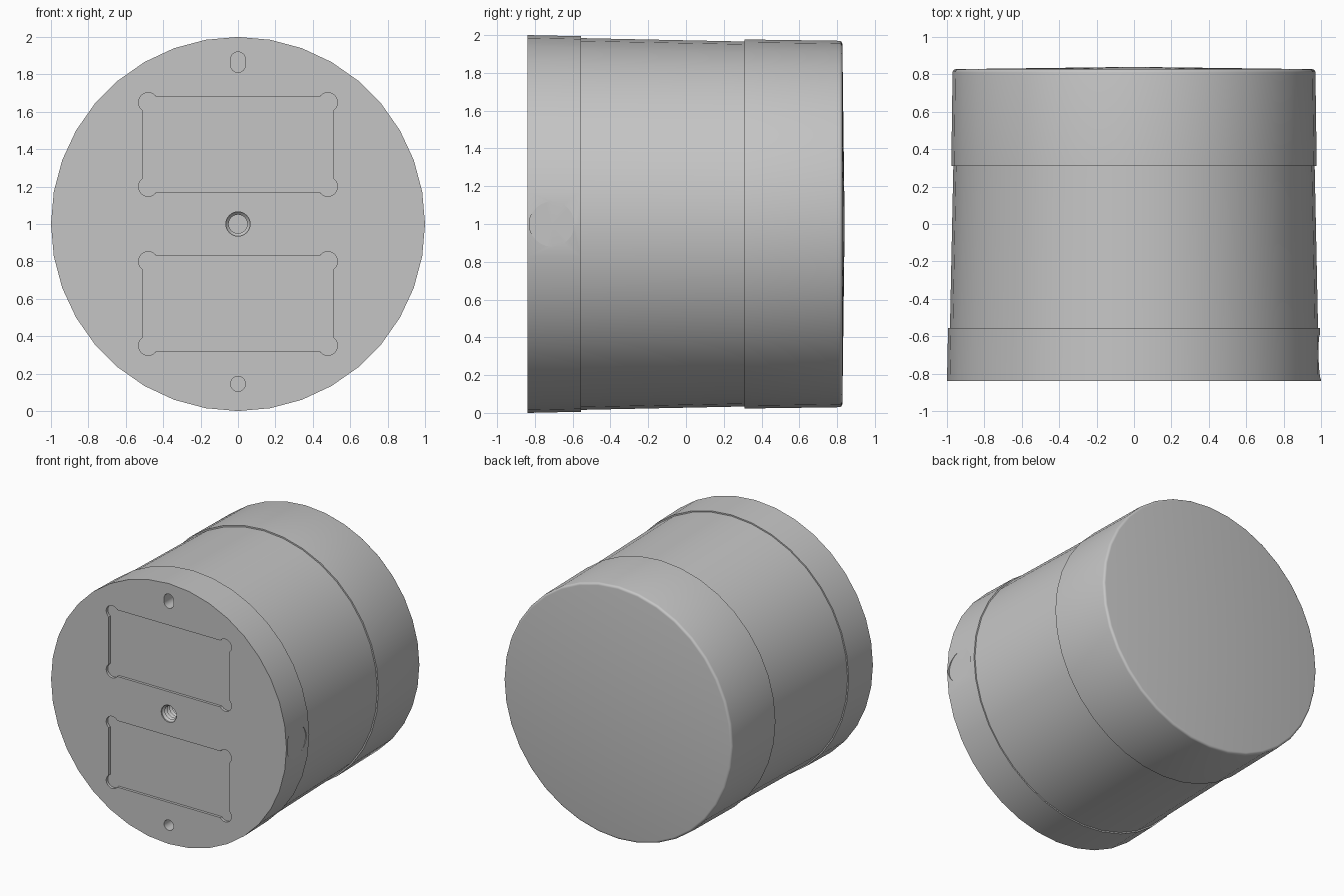
import bpy, bmesh, math
from mathutils import Matrix, Vector

cube = bpy.data.objects.get("Cube")
if cube:
    bpy.data.objects.remove(cube, do_unlink=True)

grey = bpy.data.materials.new("plain grey")
grey.use_nodes = True
COLOUR = (0.56, 0.56, 0.56, 1)
grey.diffuse_color = COLOUR
grey.node_tree.nodes["Principled BSDF"].inputs["Base Color"].default_value = COLOUR


def add_object(name, bm):
    bmesh.ops.recalc_face_normals(bm, faces=bm.faces)
    mesh = bpy.data.meshes.new(name)
    bm.to_mesh(mesh)
    bm.free()
    mesh.materials.append(grey)
    obj = bpy.data.objects.new(name, mesh)
    bpy.context.collection.objects.link(obj)
    return obj


def lathe(name, profile, x=0, z=1, steps=36):
    """Spin (radius, y) points around an axis along y."""
    bm = bmesh.new()
    verts = [bm.verts.new((r, y, 0)) for r, y in profile]
    edges = [bm.edges.new(pair) for pair in zip(verts, verts[1:])]
    bmesh.ops.spin(bm, geom=verts + edges, cent=(0, 0, 0), axis=(0, 1, 0),
                   angle=math.tau, steps=steps, use_duplicate=False)
    bmesh.ops.remove_doubles(bm, verts=bm.verts, dist=0.0005)
    bmesh.ops.translate(bm, verts=bm.verts, vec=(x, 0, z))
    return add_object(name, bm)


def rod(name, r, y0, y1, x, z):
    return lathe(name, [(0, y0), (r, y0), (r, y1), (0, y1)], x, z, 24)


def box(name, low, high):
    bm = bmesh.new()
    low, high = Vector(low), Vector(high)
    bmesh.ops.create_cube(bm, size=1, matrix=Matrix.Translation((low + high) / 2)
                          @ Matrix.Diagonal((*(high - low), 1)))
    return add_object(name, bm)


def carve(target, cutters):
    """Cut every helper out of the target and keep the result as its mesh."""
    for cutter in cutters:
        cutter.hide_render = True
        mod = target.modifiers.new("cut", 'BOOLEAN')
        mod.operation = 'DIFFERENCE'
        mod.solver = 'EXACT'
        mod.object = cutter
    graph = bpy.context.evaluated_depsgraph_get()
    mesh = bpy.data.meshes.new_from_object(target.evaluated_get(graph))
    target.modifiers.clear()
    target.data = mesh
    for cutter in cutters:
        bpy.data.objects.remove(cutter, do_unlink=True)


FRONT, SEAM, STEP, REAR = -0.84, -0.555, 0.31, 0.828

# Main shell: wide base ring, tapering barrel
base = lathe("base_ring", [(0, FRONT), (1, FRONT), (0.994, SEAM), (0, SEAM)])
barrel = lathe("barrel", [(0, SEAM), (0.984, SEAM), (0.966, STEP), (0, STEP)])

# Rear cap with a rounded rim and a very shallow dome
RIM = 0.018
arc = [math.radians(a) for a in (0, 22.5, 45, 67.5, 90)]
rim = [(0.97 - RIM + RIM * math.cos(a), REAR - RIM + RIM * math.sin(a)) for a in arc]
cap = lathe("rear_cap", [(0, STEP), (0.977, STEP)] + rim + [(0, 0.84)])

# Shallow front recesses with relieved corners
OUT = FRONT - 0.05
FLOOR = FRONT + 0.02
cutters = []
for z in (0.575, 1.425):
    cutters.append(box("recess_cutter", (-0.51, OUT, z - 0.255), (0.51, FLOOR, z + 0.255)))
    for sx in (-1, 1):
        for sz in (-1, 1):
            cutters.append(rod("corner_cutter", 0.052, OUT, FLOOR, sx * 0.48, z + sz * 0.225))

# Round pin hole below, slotted pin hole above
DEEP = FRONT + 0.2
cutters.append(rod("pin_hole_cutter", 0.04, OUT, DEEP, 0, 0.145))
slot = rod("slot_cutter", 0.04, OUT, DEEP, 0, 1.85)
for v in slot.data.vertices:
    if v.co.z > 1.8501:
        v.co.z += 0.03
cutters.append(slot)

# Threaded centre hole
thread = [(0, OUT), (0.065, OUT), (0.065, FRONT + 0.01)]
for i in range(6):
    y = FRONT + 0.025 + i * 0.03
    thread += [(0.05, y), (0.065, y + 0.015)]
cutters.append(lathe("thread_cutter", thread + [(0, thread[-1][1])], steps=24))

# Flat round spot on the left side of the base ring
spot = rod("spot_cutter", 0.12, -0.2, 0.2, 0, 0)
spot.data.transform(Matrix.Translation((1.187, -0.71, 1))
                    @ Matrix.Rotation(math.pi / 2, 4, 'Z'))
cutters.append(spot)
carve(base, cutters)

# Smooth the round walls and keep the steps crisp
bpy.ops.object.select_all(action='DESELECT')
for obj in (base, barrel, cap):
    obj.select_set(True)
bpy.context.view_layer.objects.active = base
bpy.ops.object.shade_smooth_by_angle(angle=math.radians(30))
